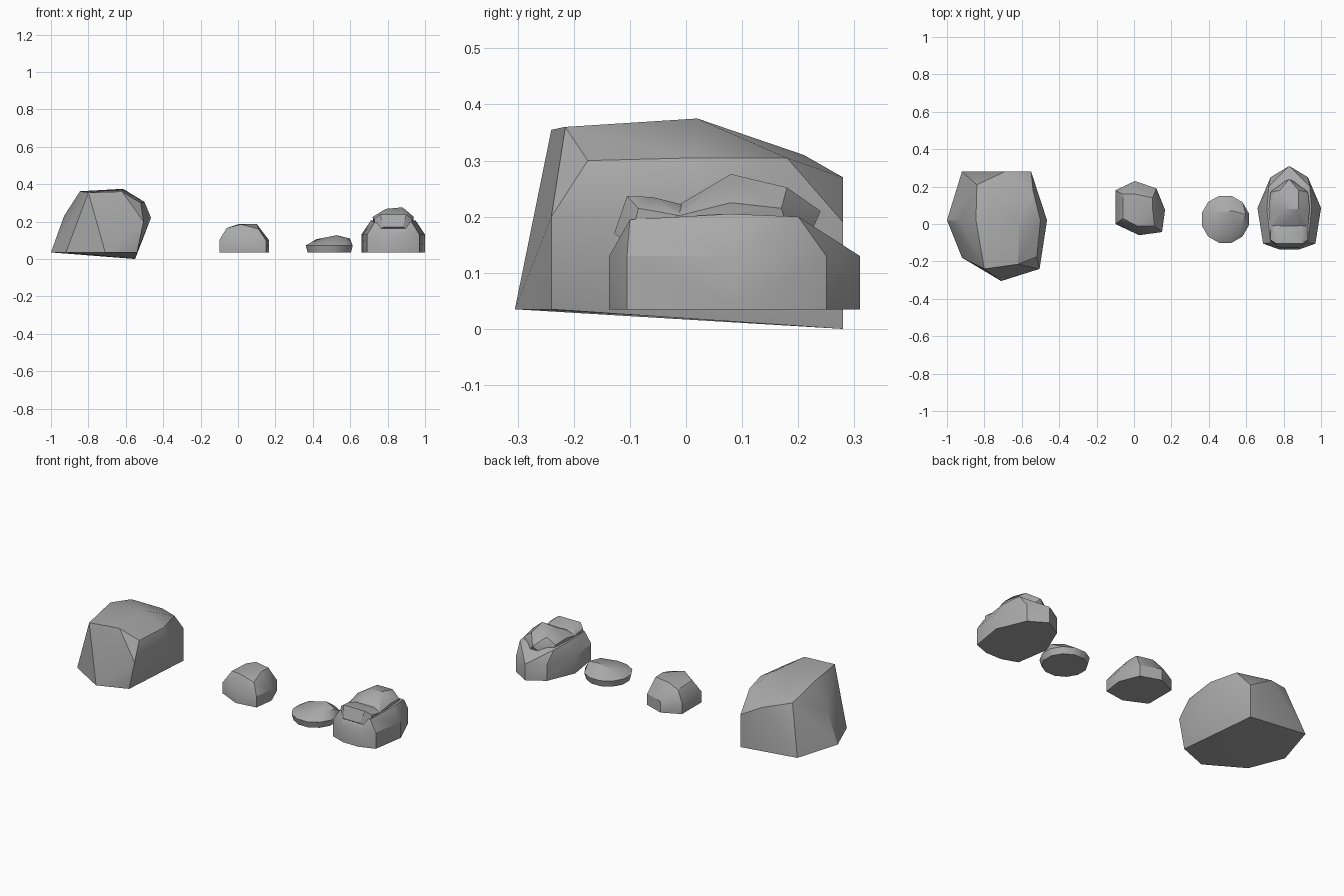
import bpy
import bmesh
from math import sin, cos, tau, radians

# Remove only the default cube
default_cube = bpy.data.objects.get("Cube")
if default_cube:
    bpy.data.objects.remove(default_cube, do_unlink=True)

# Single stone colour
stone = bpy.data.materials.new("grey_stone")
stone.use_nodes = True
stone.diffuse_color = (0.4, 0.4, 0.4, 1)
stone.node_tree.nodes["Principled BSDF"].inputs["Base Color"].default_value = stone.diffuse_color


def make_hull(name, points, shift_x=0):
    """Wrap a faceted stone around a few corner points."""
    bm = bmesh.new()
    for x, y, z in points:
        bm.verts.new((x + shift_x, y, z))
    bmesh.ops.convex_hull(bm, input=bm.verts[:])
    loose = [v for v in bm.verts if not v.link_faces]
    bmesh.ops.delete(bm, geom=loose, context='VERTS')
    bmesh.ops.dissolve_limit(bm, angle_limit=radians(2), verts=bm.verts[:], edges=bm.edges[:])
    bmesh.ops.recalc_face_normals(bm, faces=bm.faces[:])
    mesh = bpy.data.meshes.new(name)
    bm.to_mesh(mesh)
    bm.free()
    mesh.materials.append(stone)
    obj = bpy.data.objects.new(name, mesh)
    bpy.context.collection.objects.link(obj)
    return obj


def mirrored(points):
    """Repeat half of a stone's corners on its other side."""
    return points + [(-x, y, z) for x, y, z in points if x]


def levels(outline, *heights):
    """Stand an outline up as vertical walls."""
    return [(x, y, z) for x, y in outline for z in heights]


def select_only(objects):
    bpy.ops.object.select_all(action='DESELECT')
    for obj in objects:
        obj.select_set(True)
    bpy.context.view_layer.objects.active = objects[0]


def merge(target, extra):
    """Fuse a second lump into a stone."""
    select_only([target])
    union = target.modifiers.new("union", 'BOOLEAN')
    union.operation = 'UNION'
    union.solver = 'EXACT'
    union.object = extra
    bpy.ops.object.modifier_apply(modifier=union.name)
    bpy.data.objects.remove(extra, do_unlink=True)


ground = 0.035

# Large boulder: footing, bulging sides, then crown
boulder_base = [(-1, .02, ground), (-.92, -.18, ground), (-.71, -.305, ground),
                (-.54, -.24, ground), (-.92, .28, ground), (-.55, .28, 0)]
boulder_sides = [(-.93, .02, .23), (-.465, .02, .22), (-.505, -.24, .2),
                 (-.55, .28, .19), (-.52, -.175, .3), (-.5, .02, .305), (-.54, .18, .305)]
boulder_crown = [(-.8, -.24, .355), (-.62, -.215, .36), (-.845, .02, .362),
                 (-.615, .02, .375), (-.69, .28, .27), (-.84, .21, .31)]
large_boulder = make_hull("large_boulder", boulder_base + boulder_sides + boulder_crown)

# Small domed rock: short walls under an uneven top
small_outline = [(-.1, .18), (.005, .23), (.12, .19), (.166, .075),
                 (.15, -.043), (.027, -.06), (-.1, 0)]
small_top = [(.1, .075, .187), (.11, -.01, .16), (.016, -.01, .185), (-.06, .03, .166),
             (-.06, .16, .16), (.005, .16, .187), (.1, .14, .185)]
small_rock = make_hull("small_rock", levels(small_outline, ground, .1) + small_top)

# Flat pebble: round rim with a sloping top
sides = 12
pebble_points = []
for radius, height in ((.12, ground), (.13, .072)):
    for i in range(sides):
        turn = tau * (i + .5) / sides
        pebble_points.append((radius * cos(turn), radius * sin(turn) + .025, height))
pebble_points += [(-.07, .06, .105), (.04, .07, .127), (.08, -.02, .11),
                  (.11, .05, .11), (0, -.06, .1)]
flat_pebble = make_hull("flat_pebble", pebble_points, shift_x=.488)

# Stepped rock: wide body, front crest and rear dome fused together
middle = .83
body_half = [(0, .31), (.1, .25), (.17, .085), (.14, -.105), (.05, -.137)]
body_shoulder = [(.11, .2, .2), (.12, .08, .205), (.1, -.1, .195)]
crest_half = [(.07, -.105, .237), (.1, -.085, .215), (.07, -.06, .235),
              (.1, 0, .2), (.05, .02, .215), (.05, -.128, .17), (.1, -.1, .15), (.1, 0, .15)]
dome_half = [(.1, -.02, .2), (.05, -.02, .217), (.11, .08, .225), (.1, .17, .215),
             (.04, .08, .268), (.05, .18, .252), (0, .24, .21), (.1, 0, .12), (.08, .2, .12)]
dome_peak = [(.05, .08, .276)]
stepped_rock = make_hull("stepped_rock",
                         mirrored(levels(body_half, ground, .13) + body_shoulder), middle)
merge(stepped_rock, make_hull("front_crest", mirrored(crest_half), middle))
merge(stepped_rock, make_hull("rear_dome", mirrored(dome_half) + dome_peak, middle))

# Soft shading that keeps the strong ridges crisp
select_only([large_boulder, small_rock, flat_pebble, stepped_rock])
bpy.ops.object.shade_smooth_by_angle(angle=radians(32))
